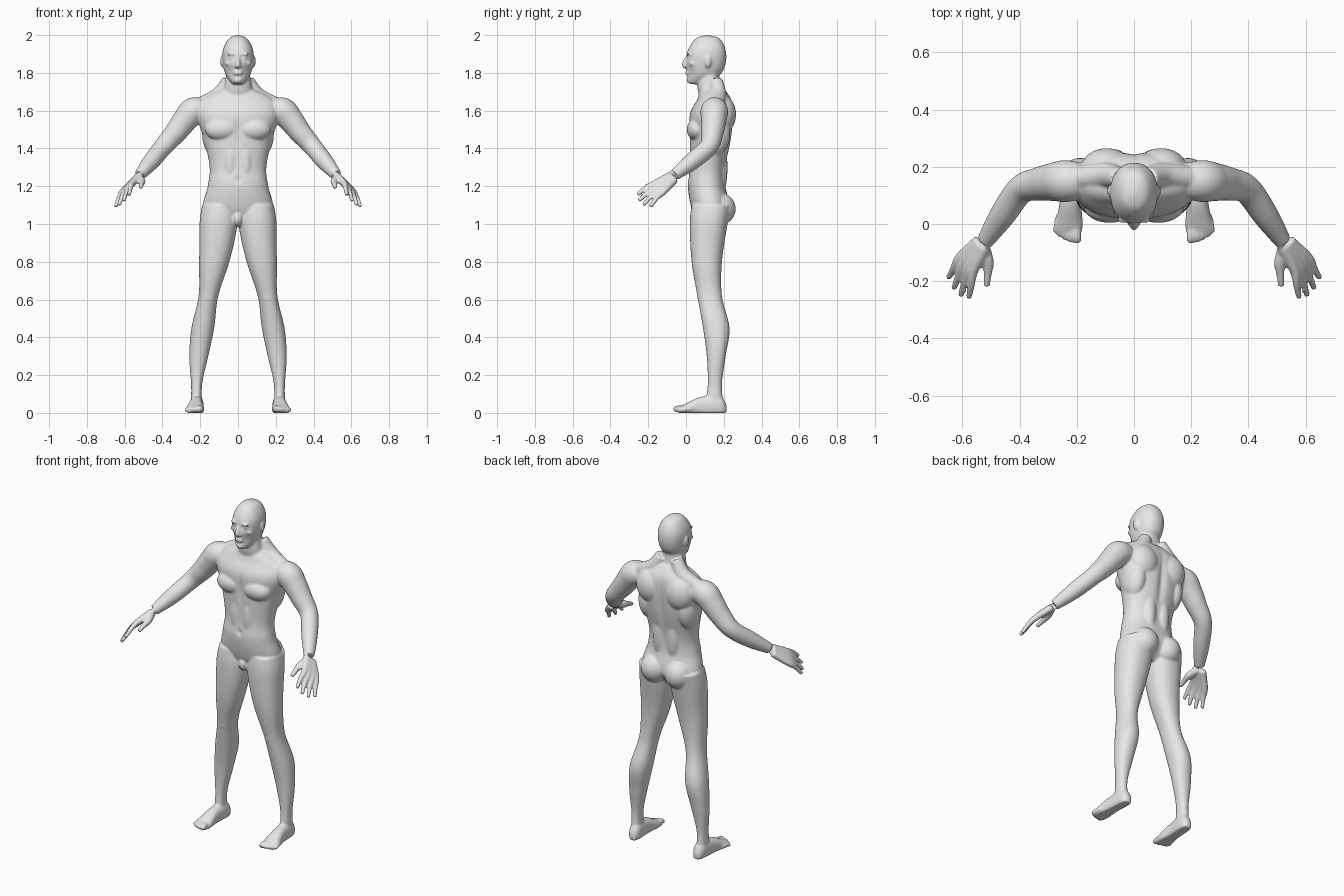
import bpy
import bmesh
import math
from mathutils import Vector, Matrix

cube = bpy.data.objects.get("Cube")
if cube:
    bpy.data.objects.remove(cube, do_unlink=True)

bm = bmesh.new()
RIGHT, DEPTH, UP = Matrix.Identity(3)


def spline(rows, steps=8):
    """Smooth in-between rows through the given ones."""
    result = []
    last = len(rows) - 1
    for i in range(last):
        before, start, end, after = (rows[min(max(i + k, 0), last)] for k in range(-1, 3))
        for step in range(steps):
            t = step / steps
            row = []
            for a, b, c, d in zip(before, start, end, after):
                square = a + a - 5 * b + 4 * c - d
                cubic = 3 * (b - c) + d - a
                row.append(b + t / 2 * (c - a + t * (square + t * cubic)))
            result.append(row)
    result.append(rows[last])
    return result


def skin(sections, power, sides, pair):
    """Closed tube through (centre, u, v) sections, optionally on both sides."""
    def bend(value):
        return math.copysign(abs(value) ** (2 / power), value)

    for side in ((1, -1) if pair else (1,)):
        rings = []
        for centre, u, v in sections:
            ring = []
            for k in range(sides):
                angle = math.tau * k / sides
                point = centre + u * bend(math.cos(angle)) + v * bend(math.sin(angle))
                ring.append(bm.verts.new((point.x * side, point.y, point.z)))
            rings.append(ring)
        for low, high in zip(rings, rings[1:]):
            for k in range(sides):
                bm.faces.new((low[k - 1], low[k], high[k], high[k - 1]))
        bm.faces.new(rings[0])
        bm.faces.new(rings[-1])


def column(rows, axis=None):
    """Level sections: height, half width, front y, back y; axis gives x by height."""
    sections = []
    for height, width, front, back in spline(rows):
        x = axis(height) if axis else 0
        centre = Vector((x, (front + back) / 2, height))
        sections.append((centre, RIGHT * width, DEPTH * (back - front) / 2))
    skin(sections, power=2.2, sides=80, pair=axis is not None)


def tube(points, radii, sides=24, pair=True):
    """Round sections square to a path."""
    rows = spline([(*point, radius) for point, radius in zip(points, radii)])
    path = [Vector(row[:3]) for row in rows]
    span = path[-1] - path[0]
    reference = DEPTH if abs(span.z) > abs(span.y) else UP
    sections = []
    for i, row in enumerate(rows):
        ahead = path[min(i + 1, len(path) - 1)]
        behind = path[max(i - 1, 0)]
        tangent = (ahead - behind).normalized()
        across = tangent.cross(reference).normalized()
        sections.append((path[i], across * row[-1], tangent.cross(across) * row[-1]))
    skin(sections, power=2, sides=sides, pair=pair)


def blob(at, size):
    """Ellipsoid, doubled when it lies off the centre line."""
    for side in ((1, -1) if at[0] else (1,)):
        move = Matrix.Translation((at[0] * side, at[1], at[2]))
        stretch = Matrix.Diagonal((*size, 1))
        bmesh.ops.create_uvsphere(bm, u_segments=32, v_segments=20, radius=1, matrix=move @ stretch)


def push(at, size, depth):
    """Soft dent along y, doubled when it lies off the centre line."""
    for side in ((1, -1) if at[0] else (1,)):
        centre = (at[0] * side, at[1], at[2])
        for vert in bm.verts:
            distance = sum(((p - q) / s) ** 2 for p, q, s in zip(vert.co, centre, size))
            vert.co.y += depth * math.exp(-distance)


# Head and neck
column([(2, .01, .1, .12), (1.98, .05, .05, .18), (1.92, .08, .01, .21), (1.85, .08, 0, .21),
        (1.79, .065, .01, .18), (1.75, .035, .01, .1), (1.74, .02, .03, .07)])
push(at=(.034, 0, 1.88), size=(.02, .03, .012), depth=.014)
push(at=(.05, 0, 1.81), size=(.02, .04, .03), depth=.01)
column([(1.85, .06, .09, .18), (1.74, .07, .06, .18), (1.64, .1, .08, .23)])

# Nose, nostrils, eyes, brows and cheekbones
tube([(0, .01, 1.89), (0, -.01, 1.843), (0, .01, 1.83)], radii=(.008, .013, .01), pair=False)
blob(at=(.012, 0, 1.836), size=(.009, .011, .008))
blob(at=(.034, .02, 1.88), size=(.014, .013, .011))
blob(at=(.034, .013, 1.9), size=(.026, .011, .007))
blob(at=(.05, .035, 1.85), size=(.02, .018, .014))

# Lips, chin and ears
for height in (1.806, 1.795):
    blob(at=(0, .007, height), size=(.024, .011, .006))
blob(at=(0, .017, 1.762), size=(.023, .014, .016))
blob(at=(.082, .115, 1.862), size=(.012, .02, .033))

# Trunk
column([(1.72, .07, .08, .2), (1.66, .19, .06, .24), (1.58, .22, .02, .25), (1.45, .18, .02, .24),
        (1.3, .15, .02, .21), (1.2, .16, .01, .21), (1.08, .18, .03, .23), (1, .06, .07, .17)])

# Chest, shoulder blades, flanks, spine muscles, abdomen, buttocks and groin
blob(at=(.085, .06, 1.5), size=(.09, .056, .06))
blob(at=(.095, .195, 1.58), size=(.09, .07, .1))
blob(at=(.13, .15, 1.48), size=(.06, .085, .12))
blob(at=(.045, .18, 1.3), size=(.045, .04, .16))
blob(at=(.04, .055, 1.32), size=(.04, .04, .14))
blob(at=(.08, .18, 1.08), size=(.08, .083, .085))
blob(at=(0, .07, 1.03), size=(.03, .045, .045))

# Sloping neck muscles
tube([(.05, .16, 1.76), (.1, .17, 1.68), (.2, .16, 1.63)], radii=(.035, .045, .04))


# Legs, spreading outward toward the ankles
def leg_axis(height):
    drop = min(max(1.1 - height, 0), 1)
    return .1 + .12 * drop * drop * (3 - 2 * drop)


column([(1.1, .09, .03, .24), (1, .1, .02, .22), (.8, .08, .03, .19), (.62, .052, .06, .19),
        (.45, .06, .09, .23), (.3, .05, .11, .21), (.15, .029, .115, .19), (.03, .03, .1, .2)],
       axis=leg_axis)
blob(at=(.157, .08, .615), size=(.03, .02, .035))

# Feet: y, half width and height of the instep
foot = []
for y, width, height in spline([(.215, .015, .04), (.18, .034, .09), (.08, .037, .085),
                                (0, .047, .05), (-.04, .042, .03)]):
    centre = Vector((.226 - y / 20, y, height * .4))
    foot.append((centre, RIGHT * width, UP * height * .6))
skin(foot, power=2.3, sides=40, pair=True)

# Toes, shrinking and stepping back toward the outside
for i in range(5):
    f = i / 4
    radius = .016 - .005 * f
    tip = Vector((.197 + .078 * f, .034 * f * f - .064, radius))
    base = tip + Vector((.008 - .02 * f, .06, .008))
    tube([base, base.lerp(tip, .6) + UP * .005, tip], radii=(radius, radius, radius * .8))

# Arms
tube([(.17, .15, 1.6), (.235, .15, 1.597), (.28, .147, 1.55), (.33, .14, 1.485), (.395, .12, 1.41),
      (.46, .03, 1.33), (.52, -.06, 1.26)], radii=(.06, .073, .067, .059, .05, .045, .03), sides=40)

# Hands: each finger runs from the wrist through its knuckle to the tip
wrist = Vector((.53, -.07, 1.247))
index_knuckle, little_knuckle = Vector((.56, -.16, 1.217)), Vector((.608, -.118, 1.172))
index_tip, little_tip = Vector((.577, -.258, 1.155)), Vector((.648, -.188, 1.092))
for i in range(4):
    f = i / 3
    knuckle = index_knuckle.lerp(little_knuckle, f)
    reach = index_tip.lerp(little_tip, f) - knuckle
    reach *= 1 + .2 * math.sin(math.pi * f)
    start = wrist + (little_knuckle - index_knuckle) * (f - .5) / 2
    middle = knuckle + reach / 2 + UP * .008
    tube([start, knuckle, middle, knuckle + reach], radii=(.021, .018, .0135, .0105))
tube([wrist, (.51, -.13, 1.228), (.511, -.175, 1.212), (.515, -.218, 1.195)],
     radii=(.022, .02, .0145, .011))

# Grooves along the spine and breastbone, and the navel
push(at=(0, .25, 1.45), size=(.022, .05, .2), depth=-.014)
push(at=(0, .01, 1.49), size=(.014, .03, .08), depth=.01)
push(at=(0, .01, 1.235), size=(.012, .02, .014), depth=.012)

# Flat soles
for vert in bm.verts:
    vert.co.z = max(vert.co.z, 0)
bmesh.ops.recalc_face_normals(bm, faces=bm.faces)

mesh = bpy.data.meshes.new("body")
bm.to_mesh(mesh)
bm.free()
body = bpy.data.objects.new("body", mesh)
bpy.context.collection.objects.link(body)

# One plain grey material
grey = bpy.data.materials.new("plain_grey")
grey.use_nodes = True
grey.diffuse_color = (.8, .8, .8, 1)
for node in grey.node_tree.nodes:
    if node.type == "BSDF_PRINCIPLED":
        node.inputs["Base Color"].default_value = grey.diffuse_color
mesh.materials.append(grey)

# Fuse the masses into one skin and soften the joins
fuse = body.modifiers.new("fuse", "REMESH")
fuse.mode = "VOXEL"
fuse.voxel_size = .006
fuse.use_smooth_shade = True
soften = body.modifiers.new("soften", "SMOOTH")
soften.factor = .5
soften.iterations = 5
bpy.ops.object.select_all(action="DESELECT")
body.select_set(True)
bpy.context.view_layer.objects.active = body
for modifier in ("fuse", "soften"):
    bpy.ops.object.modifier_apply(modifier=modifier)
bpy.ops.object.shade_smooth()
